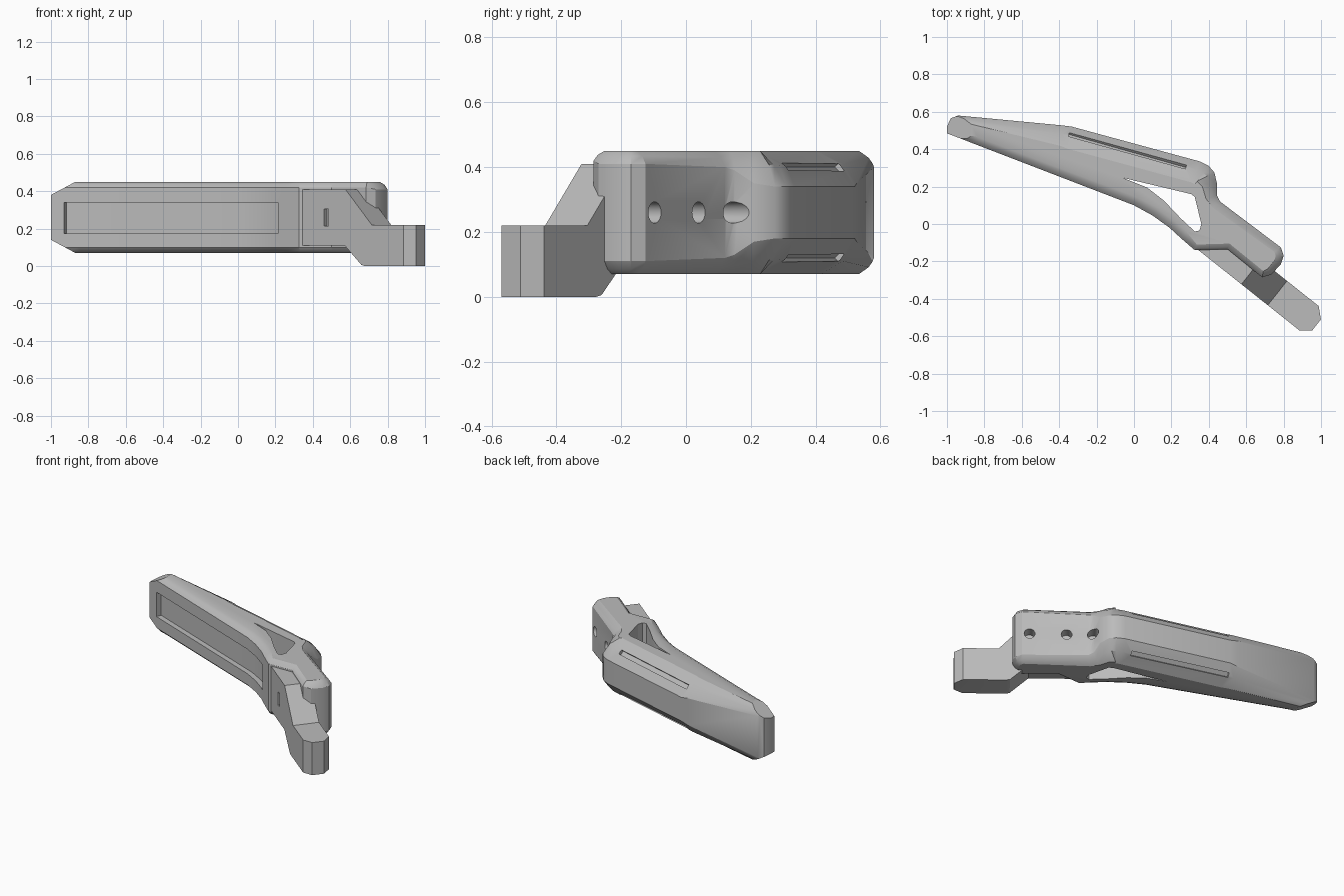
import bpy, bmesh, math
from mathutils import Vector, Matrix

cube = bpy.data.objects.get("Cube")
if cube:
    bpy.data.objects.remove(cube, do_unlink=True)

grey = bpy.data.materials.new("plain_grey")
grey.use_nodes = True
grey.diffuse_color = (0.5, 0.5, 0.5, 1)
grey.node_tree.nodes["Principled BSDF"].inputs["Base Color"].default_value = (0.5, 0.5, 0.5, 1)

BOTTOM, TOP = 0.07, 0.45
MIDDLE = (BOTTOM + TOP) / 2

# Mount frame: local x runs along the mount, local y out through its back
along = Vector((0.78, -0.62, 0)).normalized()
across = Vector((-along.y, along.x, 0))
MOUNT = Matrix((along, across, (0, 0, 1))).transposed().to_4x4()


def make_object(name, bm, matrix=Matrix()):
    bmesh.ops.transform(bm, matrix=matrix, verts=bm.verts)
    bmesh.ops.recalc_face_normals(bm, faces=bm.faces)
    mesh = bpy.data.meshes.new(name)
    bm.to_mesh(mesh)
    bm.free()
    mesh.materials.append(grey)
    obj = bpy.data.objects.new(name, mesh)
    bpy.context.collection.objects.link(obj)
    return obj


def prism(points, vector):
    bm = bmesh.new()
    face = bm.faces.new([bm.verts.new(p) for p in points])
    result = bmesh.ops.extrude_face_region(bm, geom=[face], use_keep_orig=True)
    moved = [g for g in result["geom"] if isinstance(g, bmesh.types.BMVert)]
    bmesh.ops.translate(bm, vec=vector, verts=moved)
    return bm


def slice_off(bm, point, normal):
    geom = bm.verts[:] + bm.edges[:] + bm.faces[:]
    cut = bmesh.ops.bisect_plane(bm, geom=geom, plane_co=point, plane_no=normal, clear_outer=True)
    edges = [g for g in cut["geom_cut"] if isinstance(g, bmesh.types.BMEdge)]
    bmesh.ops.holes_fill(bm, edges=edges)


def box(size, matrix):
    bm = bmesh.new()
    bmesh.ops.create_cube(bm, size=1, matrix=matrix @ Matrix.Diagonal((*size, 1)))
    return bm


def carve(target, bm, matrix=Matrix()):
    cutter = make_object("cutter", bm, matrix)
    cutter.hide_render = True
    mod = target.modifiers.new("carve", "BOOLEAN")
    mod.operation, mod.solver, mod.object = "DIFFERENCE", "EXACT", cutter
    bpy.context.view_layer.objects.active = target
    bpy.ops.object.modifier_apply(modifier=mod.name)
    bpy.data.objects.remove(cutter, do_unlink=True)


def finish(obj):
    bpy.ops.object.select_all(action="DESELECT")
    obj.select_set(True)
    bpy.context.view_layer.objects.active = obj
    bpy.ops.object.shade_smooth_by_angle(angle=math.radians(28))


# Body plan outline: x, y, rim inset, rim height
front = [(0, .1), (.1, .045), (.19, -.02), (.25, -.075)]
outline = [(-1, .485, .015, .03), (-.85, .427, .04, .03)]
outline += [(x, y, .045, .03) for x, y in front]
outline += [
    (.325, -.14, .03, .03), (.5, -.135, .03, .03), (.685, -.285, .03, .03),
    (.735, -.27, .035, .04), (.785, -.215, .04, .04), (.8, -.17, .04, .04),
    (.785, -.125, .04, .04), (.46, .12, .05, .05), (.445, .15, .06, .06),
    (.445, .21, .08, .1), (.43, .275, .1, .11), (.4, .31, .12, .11), (.35, .335, .12, .11),
    (-.33, .52, .12, .11), (-.38, .527, .11, .1), (-.94, .58, .03, .05),
    (-.98, .565, .02, .04), (-1, .52, .015, .03),
]


def inset_direction(i):
    a, b, c = (Vector(outline[(i + k) % len(outline)][:2]) for k in (-1, 0, 1))
    n1, n2 = (Vector((-e.y, e.x)).normalized() for e in (b - a, c - b))
    return (n1 + n2) / max(1 + n1.dot(n2), 0.5)


# Body: stacked rings of the outline with chamfered rims
bm = bmesh.new()
rim = [(1, 0), (.4, .4), (0, 1)]
levels = [(s, d, 1) for s, d in rim] + [(s, d, -1) for s, d in reversed(rim)]
rings = []
for shrink, drop, side in levels:
    ring = []
    for i, (x, y, w, h) in enumerate(outline):
        p = Vector((x, y)) + inset_direction(i) * w * shrink
        z = BOTTOM + h * drop if side == 1 else TOP - h * drop
        ring.append(bm.verts.new((p.x, p.y, z)))
    rings.append(ring)
count = len(outline)
for low, high in zip(rings, rings[1:]):
    for i in range(count):
        j = (i + 1) % count
        bm.faces.new((low[i], low[j], high[j], high[i]))
bm.faces.new(rings[0][::-1])
bm.faces.new(rings[-1])
# Sloped corners at the narrow end
for side in (1, -1):
    slice_off(bm, (-1, 0, MIDDLE + side * .12), (-.07, 0, side * .13))
body = make_object("body", bm)

# Triangular opening through the body
opening = [(-.06, .247), (.07, .195), (.16, .125), (.25, .03), (.325, -.04),
           (.35, -.035), (.36, 0), (.325, .145), (.305, .16)]
carve(body, prism([(x, y, -.1) for x, y in opening], (0, 0, 1)))

# Long recess following the front face
path = [(-.93, .458)] + front[:3] + [(.215, -.043)]
inward = Vector((.36, .93))
inner = [Vector(p) + inward * .035 for p in path]
outer = [Vector(p) - inward * .1 for p in reversed(path)]
carve(body, prism([(p.x, p.y, .175) for p in inner + outer], (0, 0, .165)))

# Twin grooves along the back rims
for side in (1, -1):
    place = Matrix.Translation((-.035, .393, MIDDLE + side * .142))
    turn = Matrix.Rotation(math.atan2(-.185, .655), 4, "Z") @ Matrix.Rotation(-side * .8, 4, "X")
    carve(body, box((.65, .03, .035), place @ turn))

# Three bolt holes in the back of the mount
for t in (.645, .42, .26):
    hole = bmesh.new()
    place = Matrix.Translation((t, .385, MIDDLE)) @ Matrix.Rotation(math.pi / 2, 4, "X")
    bmesh.ops.create_cone(hole, cap_ends=True, segments=20, radius1=.033, radius2=.033,
                          depth=.14, matrix=place)
    carve(body, hole, MOUNT)
finish(body)

# Blade: stepped side profile with a chamfered end
profile = [(.335, .11), (.645, .11), (.76, .005), (.785, 0), (1.1, 0), (1.1, .22),
           (.83, .22), (.65, .41), (.335, .41)]
bm = prism([(t, .105, z) for t, z in profile], (0, .166, 0))
slice_off(bm, (1.1, .147, 0), (.04, -.05, 0))
slice_off(bm, (1.1, .222, 0), (.05, .055, 0))
blade = make_object("blade", bm, MOUNT)
carve(blade, box((.03, .05, .09), Matrix.Translation((.52, .105, MIDDLE))), MOUNT)
finish(blade)
